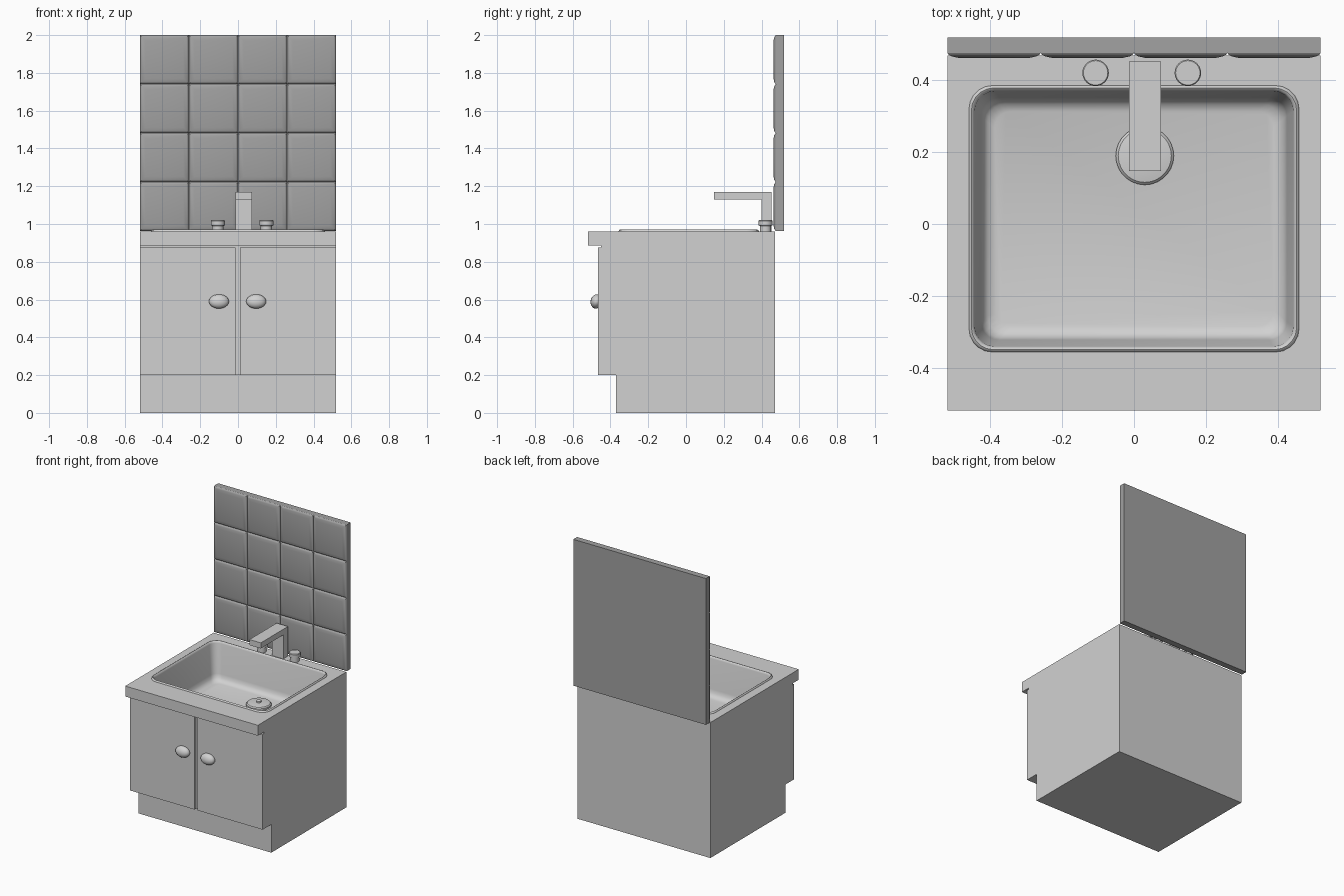
import bpy, bmesh, math
from mathutils import Matrix, Vector

if "Cube" in bpy.data.objects:
    bpy.data.objects.remove(bpy.data.objects["Cube"])


def material(name, v):
    m = bpy.data.materials.new(name)
    m.diffuse_color = (v, v, v, 1)
    m.use_nodes = True
    m.node_tree.nodes["Principled BSDF"].inputs["Base Color"].default_value = m.diffuse_color
    return m


LIGHT = material("light grey", 0.64)
DARK = material("tile grey", 0.36)


def finish(name, bm, mat, smooth=None):
    bmesh.ops.remove_doubles(bm, verts=bm.verts[:], dist=1e-5)
    me = bpy.data.meshes.new(name)
    bm.to_mesh(me)
    bm.free()
    me.materials.append(mat)
    if smooth:
        me.shade_smooth()
        me.set_sharp_from_angle(angle=math.radians(smooth))
    ob = bpy.data.objects.new(name, me)
    bpy.context.collection.objects.link(ob)
    return ob


def box(name, x0, x1, y0, y1, z0, z1, mat):
    bm = bmesh.new()
    bmesh.ops.create_cube(bm, size=1)
    for v in bm.verts:
        v.co = Vector((x0 + (v.co.x + .5) * (x1 - x0), y0 + (v.co.y + .5) * (y1 - y0),
                       z0 + (v.co.z + .5) * (z1 - z0)))
    return finish(name, bm, mat)


def side_profile(name, yz, x0, x1, mat, open_top=None):
    """Extrude a (y, z) outline along x; optionally drop the top face."""
    bm = bmesh.new()
    a = [bm.verts.new((x0, y, z)) for y, z in yz]
    b = [bm.verts.new((x1, y, z)) for y, z in yz]
    n = len(yz)
    bm.faces.new(a)
    bm.faces.new(b[::-1])
    for i in range(n):
        j = (i + 1) % n
        bm.faces.new((a[i], b[i], b[j], a[j]))
    bmesh.ops.recalc_face_normals(bm, faces=bm.faces[:])
    if open_top:
        top = [f for f in bm.faces if all(abs(v.co.z - open_top) < 1e-4 for v in f.verts)]
        bmesh.ops.delete(bm, geom=top, context='FACES_ONLY')
    return finish(name, bm, mat)


def rect(x0, x1, y0, y1, r, z, n=5):
    """Counter-clockwise rounded rectangle at height z."""
    pts = []
    corners = [(x1 - r, y1 - r), (x0 + r, y1 - r), (x0 + r, y0 + r), (x1 - r, y0 + r)]
    for k, (cx, cy) in enumerate(corners):
        for i in range(n + 1):
            a = math.pi / 2 * (k + i / n)
            pts.append((cx + r * math.cos(a), cy + r * math.sin(a), z))
    return pts


def loft(bm, rings, cap=True, mx=Matrix()):
    loops = [[bm.verts.new(mx @ Vector(p)) for p in ring] for ring in rings]
    for a, b in zip(loops, loops[1:]):
        n = len(a)
        for i in range(n):
            j = (i + 1) % n
            bm.faces.new((a[i], a[j], b[j], b[i]))
    if cap:
        bm.faces.new(loops[-1])


def lathe(name, cx, cy, prof, mat, n=24):
    bm = bmesh.new()
    loft(bm, [[(cx + r * math.cos(2 * math.pi * i / n), cy + r * math.sin(2 * math.pi * i / n), z)
               for i in range(n)] for r, z in prof])
    return finish(name, bm, mat, 35)


# cabinet body with recessed plinth, open on top for the bowl
side_profile("cabinet_body", [(-.37, 0), (.47, 0), (.47, .886), (-.45, .886), (-.45, .2), (-.37, .2)],
             -.52, .52, LIGHT, open_top=.886)

# doors
box("left_door", -.52, -.014, -.467, -.45, .2, .875, LIGHT)
box("right_door", .011, .52, -.467, -.45, .2, .875, LIGHT)

# door knobs
for name, x in (("left_knob", -.101), ("right_knob", .096)):
    bm = bmesh.new()
    bmesh.ops.create_uvsphere(bm, u_segments=20, v_segments=12, radius=1)
    mx = (Matrix.Translation((x, -.475, .59)) @ Matrix.Rotation(math.radians(-12), 4, 'X')
          @ Matrix.Diagonal((.053, .03, .038, 1)))
    bmesh.ops.transform(bm, matrix=mx, verts=bm.verts[:])
    finish(name, bm, LIGHT, 60)

# worktop with a rounded opening
bm = bmesh.new()
loft(bm, [rect(-.5, .5, -.45, .45, 0, .886), rect(-.52, .52, -.52, .47, 0, .886),
          rect(-.52, .52, -.52, .47, 0, .96), rect(-.455, .455, -.352, .38, .06, .96)], cap=False)
finish("worktop", bm, LIGHT)

# basin: raised rim, tapering walls, filleted floor
bm = bmesh.new()
rings = []
for inset, z, r in ((0, .959, .065), (.002, .967, .065), (.007, .97, .062), (.012, .967, .06),
                    (.016, .955, .056), (.034, .75, .05), (.04, .725, .05), (.052, .708, .05),
                    (.072, .70, .045)):
    rings.append(rect(-.46 + inset, .46 - inset, -.357 + inset, .386 - inset, r, z))
loft(bm, rings)
finish("basin", bm, LIGHT, 50)

# drain cover
lathe("drain", .03, .19, [(.081, .699), (.081, .712), (.074, .719), (.05, .723), (.016, .724),
                          (.016, .734), (.01, .738)], LIGHT, 28)

# tap spout and handles
side_profile("tap", [(.40, .955), (.453, .955), (.453, 1.17), (.148, 1.17), (.148, 1.13), (.40, 1.13)],
             -.014, .075, LIGHT)
for name, x in (("left_tap_handle", -.107), ("right_tap_handle", .15)):
    lathe(name, x, .421, [(.03, .955), (.03, .99), (.037, .993), (.037, 1.017), (.034, 1.021)], LIGHT)

# splashback board and its 4 x 4 pillowed tiles
Z0, Z1, T = .963, 2.0, 4
box("splashback", -.52, .52, .477, .52, Z0, Z1, DARK)
bm = bmesh.new()
w, h = 1.04 / T / 2, (Z1 - Z0) / T / 2
for i in range(T):
    for j in range(T):
        mx = (Matrix.Translation((-.52 + w * (2 * i + 1), .477, Z0 + h * (2 * j + 1)))
              @ Matrix.Rotation(math.pi / 2, 4, 'X'))
        loft(bm, [rect(-w + d, w - d, -h + d, h - d, 0, z)
                  for d, z in ((0, 0), (.003, .005), (.012, .010), (.03, .014))], mx=mx)
finish("tiles", bm, DARK, 40)
